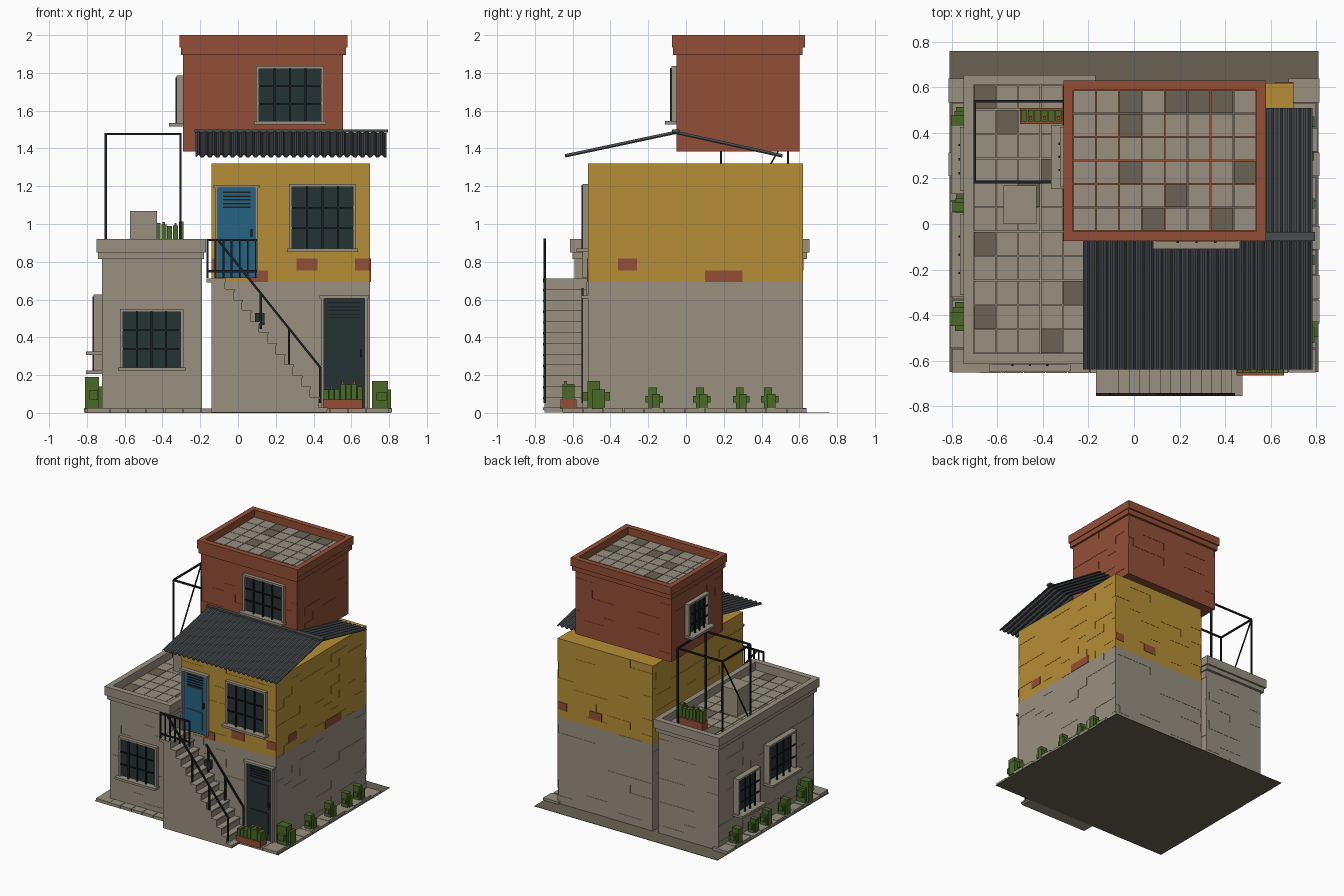
import bpy, bmesh, random
from mathutils import Vector, Matrix

if "Cube" in bpy.data.objects:
    bpy.data.objects.remove(bpy.data.objects["Cube"])
rng = random.Random(4)


def material(name, hexa):
    rgb = [int(hexa[i:i + 2], 16) / 255 for i in (0, 2, 4)]
    col = [c / 12.92 if c < 0.04 else ((c + 0.055) / 1.055) ** 2.4 for c in rgb] + [1]
    m = bpy.data.materials.new(name)
    m.use_nodes = True
    m.diffuse_color = col
    m.node_tree.nodes["Principled BSDF"].inputs["Base Color"].default_value = col
    return m


MATS = [material(n, h) for n, h in [
    ("stone", "989080"), ("dark_stone", "6A6353"), ("ochre", "B68F36"), ("rust_brick", "924F36"),
    ("roof_grey", "484C4F"), ("dark_glass", "253234"), ("blue_paint", "266482"),
    ("black_metal", "1B2022"), ("leaf_green", "486A26"), ("flower_red", "A8452C")]]
STONE, DARK, OCHRE, RUST, ROOF, GLASS, BLUE, METAL, LEAF, FLOWER = range(10)


class Part:
    """Collects boxes and bars into one flat-shaded object."""

    def __init__(self, name, swap=False):
        self.name, self.swap, self.bm = name, swap, bmesh.new()

    def add(self, matrix, mat):
        made = bmesh.ops.create_cube(self.bm, size=1, matrix=matrix)
        for f in {f for v in made["verts"] for f in v.link_faces}:
            f.material_index = mat

    def box(self, x0, x1, y0, y1, z0, z1, mat=STONE):
        if self.swap:
            x0, x1, y0, y1 = y0, y1, x0, x1
        mid = Vector((x0 + x1, y0 + y1, z0 + z1)) / 2
        size = (abs(x1 - x0), abs(y1 - y0), abs(z1 - z0), 1)
        self.add(Matrix.Translation(mid) @ Matrix.Diagonal(size), mat)

    def bar(self, a, b, w=0.012, mat=METAL):
        a, b = Vector(a), Vector(b)
        d = b - a
        turn = d.to_track_quat('Z', 'Y').to_matrix().to_4x4()
        self.add(Matrix.Translation((a + b) / 2) @ turn @ Matrix.Diagonal((w, w, d.length, 1)), mat)

    def ring(self, x0, x1, y0, y1, z0, z1, t, mat):
        for a, b in ((x0, x0 + t), (x1 - t, x1)):
            self.box(a, b, y0, y1, z0, z1, mat)
        for a, b in ((y0, y0 + t), (y1 - t, y1)):
            self.box(x0 + t, x1 - t, a, b, z0, z1, mat)

    def done(self):
        bmesh.ops.recalc_face_normals(self.bm, faces=self.bm.faces)
        me = bpy.data.meshes.new(self.name)
        self.bm.to_mesh(me)
        self.bm.free()
        for m in MATS:
            me.materials.append(m)
        ob = bpy.data.objects.new(self.name, me)
        bpy.context.collection.objects.link(ob)
        return ob


def brick_block(name, x0, x1, y0, y1, z0, z1, rows, colour):
    """Solid block faced with thin, slightly uneven brick courses."""
    p, h = Part(name), (z1 - z0) / rows
    e = 0.004
    for r in range(rows):
        a, b = z0 + r * h, z0 + (r + 1) * h
        mat = colour(r)
        p.box(x0 + e, x1 - e, y0 + e, y1 - e, a, b, mat)
        for lo, hi, along_x in ((x0, x1, True), (y0, y1, False)):
            for side in (0, 1):
                u = lo - 0.1 * (r % 2)
                while u < hi - 0.001:
                    s, t = max(u, lo), min(u + 0.2, hi)
                    d = rng.choice((0, 0, 0.002))
                    if along_x:
                        w = (y0 + d, y0 + e) if side == 0 else (y1 - e, y1 - d)
                        p.box(s, t, *w, a, b, mat)
                    else:
                        w = (x0 + d, x0 + e) if side == 0 else (x1 - e, x1 - d)
                        p.box(*w, s, t, a, b, mat)
                    u += 0.2
    p.done()


def tile_floor(name, x0, x1, y0, y1, z, nx, ny, dark):
    p = Part(name)
    dx, dy, g = (x1 - x0) / nx, (y1 - y0) / ny, 0.002
    for i in range(nx):
        for j in range(ny):
            mat = DARK if (i, j) in dark else STONE
            p.box(x0 + i * dx + g, x0 + (i + 1) * dx - g, y1 - (j + 1) * dy + g, y1 - j * dy - g,
                  z - 0.01, z, mat)
    p.done()


def window(name, u0, u1, z0, z1, wall, side=False, depth=0.028, sill=0.06):
    p, f = Part(name, side), 0.016
    p.box(u0, u1, wall - 0.008, wall, z0, z1, GLASS)
    for a, b in ((u0 - f, u0), (u1, u1 + f)):
        p.box(a, b, wall - depth, wall, z0, z1)
    p.box(u0 - f, u1 + f, wall - depth, wall, z1, z1 + f)
    p.box(u0 - f - 0.01, u1 + f + 0.01, wall - sill, wall, z0 - 0.018, z0)
    for k in (1, 2, 3):
        u = u0 + (u1 - u0) * k / 4
        p.box(u - 0.005, u + 0.005, wall - depth - 0.006, wall - depth + 0.004, z0, z1 + 0.005, METAL)
    for k in (1, 2):
        z = z0 + (z1 - z0) * k / 3
        p.box(u0, u1, wall - depth, wall - depth + 0.008, z - 0.004, z + 0.004, METAL)
    p.done()


def door(name, u0, u1, z0, z1, wall, mat):
    p, f = Part(name), 0.016
    p.box(u0, u1, wall - 0.012, wall, z0, z1, mat)
    for a, b in ((u0 - f, u0), (u1, u1 + f)):
        p.box(a, b, wall - 0.028, wall, z0, z1)
    p.box(u0 - f - 0.008, u1 + f + 0.008, wall - 0.034, wall, z1, z1 + f)
    for k in range(5):
        z = z1 - 0.022 - 0.02 * k
        p.box(u0 + 0.025, u1 - 0.025, wall - 0.017, wall - 0.012, z - 0.004, z + 0.004, METAL)
    for a, b in ((0.08, 0.38), (0.42, 0.76)):
        h = z1 - z0
        p.box(u0 + 0.03, u1 - 0.03, wall - 0.018, wall - 0.012, z0 + a * h, z0 + b * h, mat)
    p.box(u1 - 0.024, u1 - 0.014, wall - 0.03, wall - 0.012, (z0 + z1) / 2 - 0.02, (z0 + z1) / 2 + 0.02, METAL)
    p.done()


def bush(p, x, y, w, h, base=0.02):
    p.box(x - 0.6 * w, x + 0.4 * w, y - 0.5 * w, y + 0.3 * w, base, base + h, LEAF)
    p.box(x - 0.4 * w, x + 0.6 * w, y - 0.2 * w, y + 0.6 * w, base, base + 0.7 * h, LEAF)
    p.box(x - 0.3 * w, x + 0.3 * w, y - 0.8 * w, y + 0.9 * w, base + 0.3 * h, base + 0.6 * h, LEAF)


def planter(name, x0, x1, y0, y1, z, h, plants):
    p = Part(name)
    p.box(x0, x1, y0, y1, z, z + h, RUST)
    n = 7
    for i in range(n):
        x = x0 + (x1 - x0) * (i + 0.5) / n
        top = z + h + rng.uniform(0.6, 1) * plants
        p.box(x - 0.013, x + 0.013, y0 + 0.01, y1 - 0.01, z + h, top, LEAF)
        if i % 2:
            p.box(x - 0.006, x + 0.006, y0 + 0.02, y0 + 0.034, top, top + 0.014, FLOWER)
    p.done()


# Ground sheet and paving
p = Part("ground")
p.box(-0.81, 0.81, -0.65, 0.76, 0, 0.003, DARK)
p.done()
p = Part("paving")
for i in range(12):
    y = -0.655 + i * 0.108
    for s in (-1, 1):
        out = 0.80 + rng.choice((0, 0.008, 0.015))
        p.box(s * 0.68, s * out, y + 0.002, y + 0.106, 0.003, 0.022 + rng.choice((0, 0.004)))
for i in range(14):
    x = -0.68 + i * 0.0971
    p.box(x + 0.002, x + 0.095, -0.655, -0.5, 0.003, 0.022 + rng.choice((0, 0.004)))
p.done()

# Main house, annex and upper storey
brick_block("main_house", -0.14, 0.70, -0.52, 0.62, 0.003, 1.32, 21, lambda r: STONE if r < 11 else OCHRE)
brick_block("annex", -0.72, -0.19, -0.59, 0.62, 0.003, 0.82, 13, lambda r: STONE)
brick_block("upper_storey", -0.29, 0.557, -0.05, 0.60, 1.385, 1.90, 8, lambda r: RUST)

# Exposed bricks on the painted wall
p = Part("exposed_bricks")
for x0, x1, row in ((0.31, 0.42, 1), (0.62, 0.70, 1), (0.06, 0.16, 0), (-0.14, -0.11, 1)):
    z = 0.692 + 0.0627 * row
    p.box(x0, x1, -0.523, -0.515, z, z + 0.0627, RUST)
    if x0 > 0.2:
        p.box(x0, x1, 0.615, 0.623, z, z + 0.0627, RUST)
for y0, y1, row in ((-0.36, -0.26, 1), (0.10, 0.30, 0)):
    z = 0.692 + 0.0627 * row
    p.box(0.695, 0.703, y0, y1, z, z + 0.0627, RUST)
p.done()

# Annex terrace
p = Part("annex_parapet")
p.box(-0.74, -0.18, -0.60, 0.64, 0.815, 0.85)
p.ring(-0.75, -0.17, -0.615, 0.655, 0.85, 0.92, 0.045, STONE)
p.done()
tile_floor("terrace_tiles", -0.705, -0.215, -0.57, 0.61, 0.858, 5, 11,
           {(1, 1), (0, 0), (3, 3), (2, 4), (0, 6), (4, 8), (0, 9), (3, 10)})
p = Part("water_tank")
p.box(-0.573, -0.428, 0.0, 0.17, 0.855, 1.07)
p.done()
planter("terrace_planter", -0.50, -0.285, 0.44, 0.51, 0.856, 0.06, 0.11)

# Pergola frame
p = Part("pergola")
xs, ys, top = (-0.70, -0.305), (0.185, 0.54), 1.477
for x in xs:
    for y in ys:
        p.bar((x, y, 0.855), (x, y, top))
    p.bar((x, ys[0], top), (x, ys[1], top))
for y in ys:
    p.bar((xs[0], y, top), (xs[1], y, top))
p.bar((xs[0], ys[1], top), (xs[0], ys[0], 0.86), 0.008)
p.done()

# Upper storey cornice and roof terrace
p = Part("upper_cornice")
p.box(-0.303, 0.573, -0.068, 0.618, 1.895, 1.935, RUST)
p.ring(-0.31, 0.58, -0.075, 0.63, 1.935, 2.0, 0.042, RUST)
p.done()
tile_floor("upper_roof_tiles", -0.268, 0.538, -0.03, 0.588, 1.943, 8, 6,
           {(2, 0), (4, 0), (5, 0), (6, 0), (2, 1), (2, 3), (7, 3), (4, 4), (3, 5), (6, 5)})

# Corrugated gable roof
for name, y0, z0 in (("front_roof", -0.64, 1.358), ("back_roof", 0.51, 1.358)):
    bm = bmesh.new()
    prev = None
    ribs, pitch = 25, 1.01 / 25
    for i in range(ribs * 4 + 1):
        x = -0.225 + i * pitch / 4
        dz = 0.012 if i % 4 in (1, 2) else 0
        pair = [bm.verts.new((x, y0, z0 + dz)), bm.verts.new((x, -0.055, 1.482 + dz))]
        if prev:
            bm.faces.new((prev[0], pair[0], pair[1], prev[1])).material_index = ROOF
        prev = pair
    p = Part(name)
    p.bm.free()
    p.bm = bm
    p.done().modifiers.new("thickness", 'SOLIDIFY').thickness = 0.006
p = Part("roof_ridge")
p.box(-0.23, 0.795, -0.075, -0.035, 1.484, 1.499, ROOF)
p.done()

# Windows and doors
window("annex_front_window", -0.61, -0.305, 0.24, 0.535, -0.59)
window("main_window", 0.285, 0.61, 0.87, 1.195, -0.52)
window("upper_front_window", 0.11, 0.44, 1.545, 1.82, -0.05)
window("annex_side_window_back", 0.16, 0.41, 0.225, 0.49, -0.72, True, 0.045, 0.085)
window("annex_side_window_front", -0.295, 0.025, 0.325, 0.61, -0.72, True, 0.045, 0.085)
window("upper_side_window", 0.18, 0.41, 1.535, 1.77, -0.29, True, 0.035, 0.075)
door("blue_door", -0.105, 0.09, 0.715, 1.19, -0.52, BLUE)
door("street_door", 0.455, 0.67, 0.025, 0.605, -0.52, GLASS)

# Outside stair with landing
p = Part("stair")
steps, run, rise = 12, 0.045, 0.057
p.box(-0.14, -0.07, -0.75, -0.525, 0.003, 0.69)
p.box(-0.168, -0.065, -0.757, -0.525, 0.69, 0.712)
for i in range(steps):
    x, z = -0.07 + i * run, 0.712 - (i + 1) * rise
    p.box(x, x + run, -0.75, -0.525, 0.003, max(z - 0.012, 0.01))
    p.box(x, x + run + 0.006, -0.757, -0.525, max(z - 0.012, 0.01), max(z, 0.022))
p.done()

# Railings
p = Part("railings")
for y, x0 in ((-0.748, -0.11), (-0.548, 0.10)):
    def rail(x): return 0.92 - (x + 0.11) * 1.245
    p.bar((x0, y, rail(x0)), (0.44, y, rail(0.44)))
    for x in (0.12, 0.27, 0.435):
        p.bar((x, y, rail(x) - 0.19), (x, y, rail(x)))
for z in (0.75, 0.915):
    p.bar((-0.168, -0.748, z), (0.10, -0.748, z))
for i in range(7):
    x = -0.162 + i * 0.0427
    p.bar((x, -0.748, 0.715), (x, -0.748, 0.915), 0.009)
p.done()
p = Part("meter_box")
p.box(0.09, 0.14, -0.55, -0.52, 0.465, 0.53, GLASS)
p.done()

# Plants around the walls
planter("front_planter", 0.45, 0.66, -0.665, -0.58, 0.02, 0.05, 0.085)
p = Part("bushes")
for y, w, h in ((-0.48, 0.085, 0.15), (-0.17, 0.055, 0.115), (0.08, 0.055, 0.115), (0.29, 0.05, 0.115), (0.44, 0.055, 0.115)):
    bush(p, 0.76, y, w, h)
for y, w, h in ((-0.41, 0.075, 0.17), (-0.15, 0.055, 0.12), (0.08, 0.055, 0.12), (0.24, 0.05, 0.11), (0.46, 0.06, 0.12)):
    bush(p, -0.765, y, w, h)
p.done()
